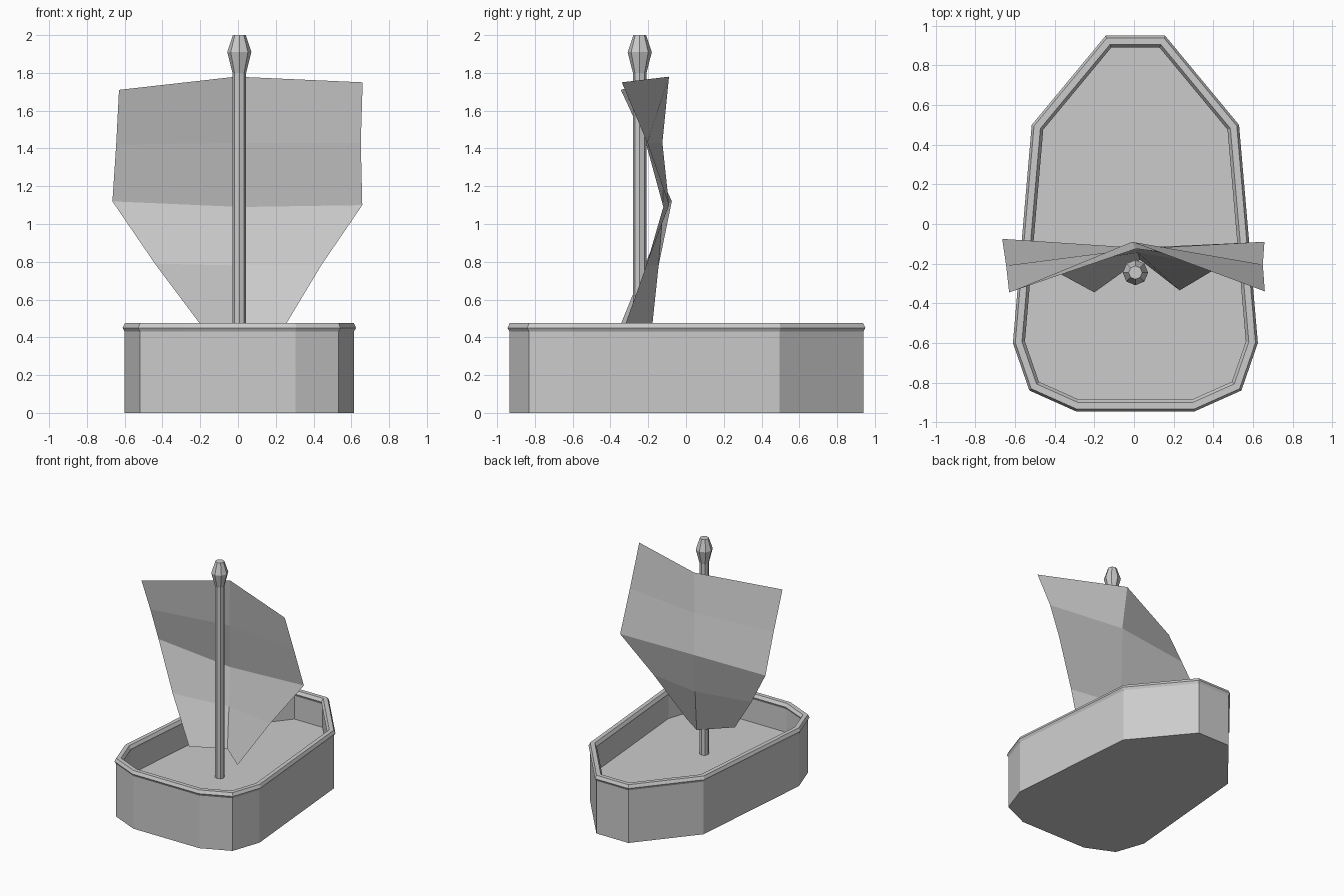
import bpy, bmesh, math
from mathutils import Vector

if "Cube" in bpy.data.objects:
    bpy.data.objects.remove(bpy.data.objects["Cube"])

CX = 0.007  # centre line of hull and mast


def make_object(name, bm):
    bmesh.ops.recalc_face_normals(bm, faces=bm.faces)
    mesh = bpy.data.meshes.new(name)
    bm.to_mesh(mesh)
    bm.free()
    obj = bpy.data.objects.new(name, mesh)
    bpy.context.collection.objects.link(obj)
    return obj


def inset(points, d):
    """Mitred inset of a clockwise outline."""
    out = []
    n = len(points)
    for i, p in enumerate(points):
        a = (p - points[i - 1]).normalized()
        b = (points[(i + 1) % n] - p).normalized()
        na, nb = Vector((a.y, -a.x)), Vector((b.y, -b.x))
        out.append(p + (na + nb) * d / (1 + na.dot(nb)))
    return out


def loft(name, rings):
    """Join matching rings of 3D points and cap both ends."""
    bm = bmesh.new()
    loops = [[bm.verts.new(p) for p in ring] for ring in rings]
    n = len(loops[0])
    for lo, hi in zip(loops, loops[1:]):
        for i in range(n):
            j = (i + 1) % n
            bm.faces.new((lo[i], lo[j], hi[j], hi[i]))
    bm.faces.new(loops[0])
    bm.faces.new(loops[-1])
    return make_object(name, bm)


# Hull: mirrored plan outline swept through a wall section (inset, z)
half = [(0.15, 0.95), (0.523, 0.50), (0.618, -0.60), (0.535, -0.84), (0.30, -0.945)]
outline = [Vector((CX + x, y)) for x, y in half]
outline += [Vector((CX - x, y)) for x, y in reversed(half)]
section = [(0.011, 0), (0.011, 0.43), (0, 0.45), (0.012, 0.475),
           (0.045, 0.475), (0.06, 0.45), (0.05, 0.43), (0.05, 0.24)]
loft("hull", [[(p.x, p.y, z) for p in inset(outline, d)] for d, z in section])

# Mast with its knob: eight-sided turned profile (radius, z)
profile = [(0.036, 0.235), (0.036, 1.80), (0.064, 1.91), (0.034, 2.0)]
angles = [k * math.tau / 8 for k in range(8)]
loft("mast", [[(CX + r * math.cos(a), -0.245 + r * math.sin(a), z) for a in angles]
              for r, z in profile])

# Sail: single sheet, rows of left, middle and right points
rows = [
    [(-0.63, -0.345, 1.71), (-0.01, -0.09, 1.78), (0.66, -0.34, 1.75)],
    [(-0.645, -0.21, 1.42), (0.01, -0.125, 1.43), (0.65, -0.205, 1.43)],
    [(-0.665, -0.075, 1.12), (0.015, -0.12, 1.09), (0.658, -0.09, 1.10)],
    [(-0.44, -0.215, 0.79), (0.02, -0.145, 0.78), (0.44, -0.21, 0.78)],
    [(-0.20, -0.345, 0.47), (0.03, -0.18, 0.45), (0.23, -0.335, 0.43)],
]
bm = bmesh.new()
grid = [[bm.verts.new(p) for p in row] for row in rows]
for top, low in zip(grid, grid[1:]):
    for i in range(2):
        bm.faces.new((top[i], low[i], low[i + 1], top[i + 1]))
make_object("sail", bm)
